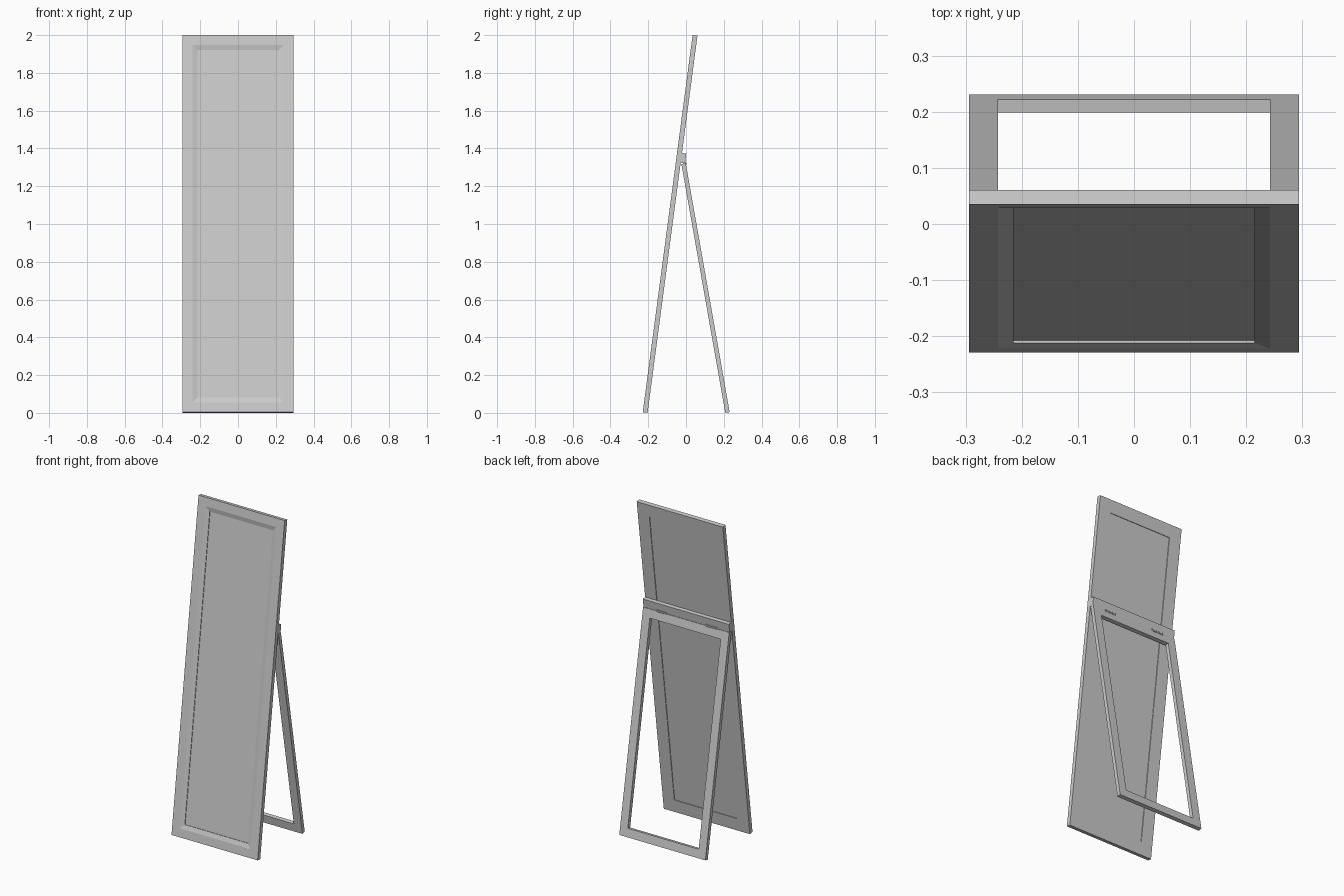
import bpy, bmesh, math
from mathutils import Matrix

if "Cube" in bpy.data.objects:
    bpy.data.objects.remove(bpy.data.objects["Cube"])

def ring_object(name, width, s0, s1, rings, mat, closed=False):
    """Bridge nested rectangles given as (inset, depth); cap the ends or close the loop."""
    bm = bmesh.new()
    loops = []
    for inset, d in rings:
        w, lo, hi = width / 2 - inset, s0 + inset, s1 - inset
        loops.append([bm.verts.new((x, d, z)) for x, z in
                      ((-w, lo), (w, lo), (w, hi), (-w, hi))])
    pairs = list(zip(loops, loops[1:]))
    if closed:
        pairs.append((loops[-1], loops[0]))
    else:
        bm.faces.new(loops[0])
        bm.faces.new(loops[-1])
    for a, b in pairs:
        for i in range(4):
            j = (i + 1) % 4
            bm.faces.new((a[i], a[j], b[j], b[i]))
    bmesh.ops.recalc_face_normals(bm, faces=bm.faces)
    me = bpy.data.meshes.new(name)
    bm.to_mesh(me)
    bm.free()
    ob = bpy.data.objects.new(name, me)
    bpy.context.collection.objects.link(ob)
    ob.matrix_world = mat
    return ob

# leaning planes of the mirror and of the rear stand
lean = Matrix.Translation((0, -0.229, 0.0034)) @ Matrix.Rotation(-math.atan(0.1322), 4, 'X')
prop = Matrix.Translation((0, 0.208, 0)) @ Matrix.Rotation(math.radians(10), 4, 'X')
W = 0.588

# mirror: bevelled front frame, recessed glass, recessed back board
ring_object("mirror_frame", W, 0, 2.014,
            [(0.079, 0.011), (0.079, 0.007), (0.052, 0), (0, 0),
             (0, 0.026), (0.079, 0.026), (0.079, 0.022)], lean)

# rail on the back that carries the hinges
ring_object("hinge_rail", W, 1.335, 1.388, [(0, 0.026), (0, 0.049)], lean)

# open rear stand
ring_object("rear_stand", W, 0, 1.338,
            [(0, 0), (0, 0.0235), (0.052, 0.0235), (0.052, 0)], prop, closed=True)

# hinges: a leaf on the rail, a leaf on the stand and a barrel between them
for side, sx in (("left", -1), ("right", 1)):
    shift = Matrix.Translation((sx * 0.17, 0, 0))
    ring_object(f"hinge_upper_leaf_{side}", 0.076, 1.335, 1.345,
                [(0, 0.048), (0, 0.0505)], shift @ lean)
    ring_object(f"hinge_lower_leaf_{side}", 0.076, 1.328, 1.338,
                [(0, 0.0225), (0, 0.025)], shift @ prop)
    bpy.ops.mesh.primitive_cylinder_add(vertices=16, radius=0.004, depth=0.076,
                                        location=(sx * 0.17, -0.002, 1.321),
                                        rotation=(0, math.pi / 2, 0))
    barrel = bpy.context.object
    barrel.name = f"hinge_barrel_{side}"
    bpy.ops.object.shade_smooth_by_angle()
